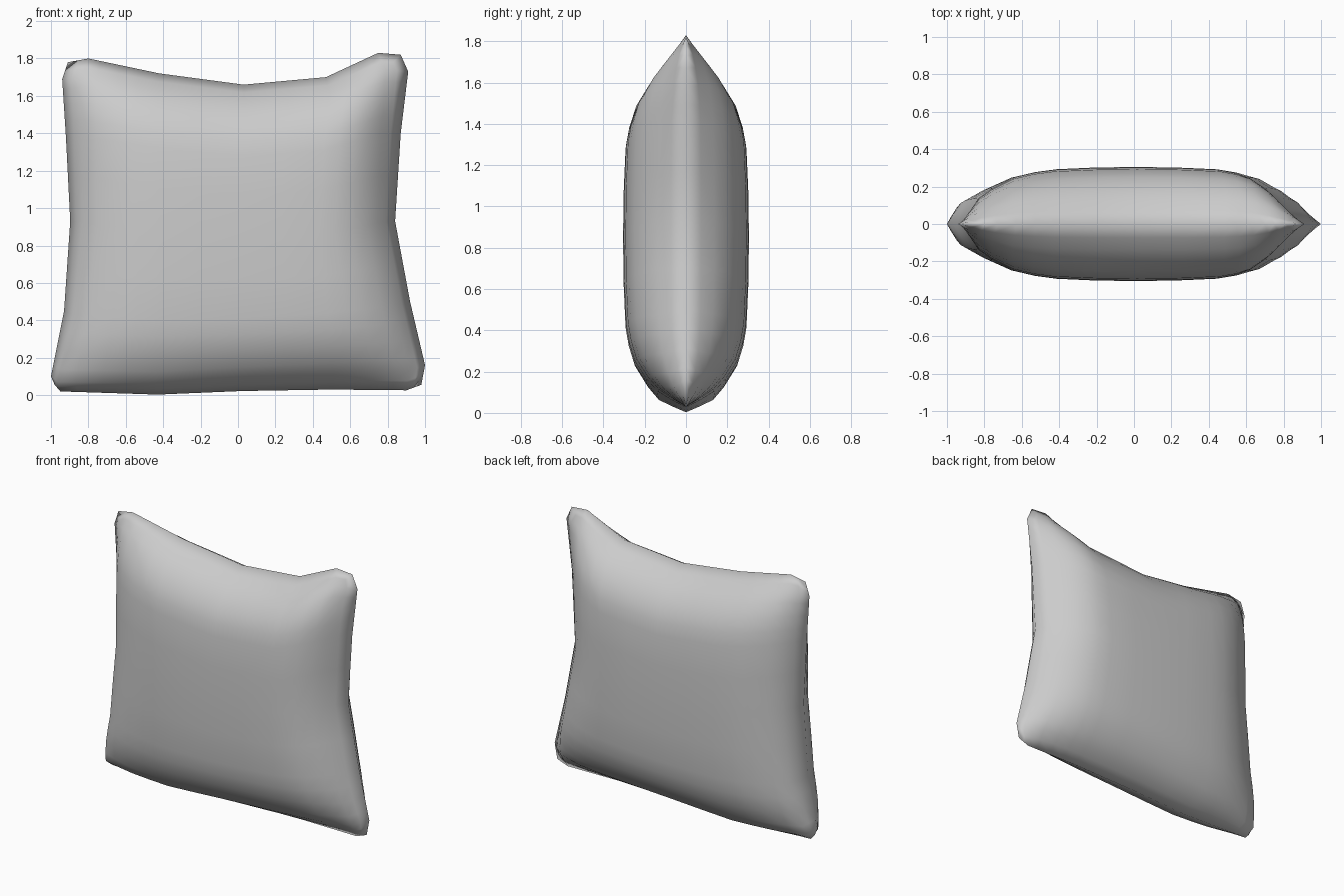
import bpy, bmesh
from mathutils import Vector

if "Cube" in bpy.data.objects:
    bpy.data.objects.remove(bpy.data.objects["Cube"])

# Seam outline: four sides (x, z) sharing their corner points
KNOTS = [0, .05, .27, .5, .73, .95, 1]
BOTTOM = [(-.98, .055), (-.95, .02), (-.43, .003), (.02, .022), (.5, .03), (.9, .026), (.98, .055)]
TOP = [(-.91, 1.78), (-.8, 1.8), (-.42, 1.72), (.03, 1.66), (.47, 1.7), (.75, 1.83), (.87, 1.82)]
LEFT = [(-.98, .055), (-1, .1), (-.93, .45), (-.897, .93), (-.92, 1.38), (-.94, 1.69), (-.91, 1.78)]
RIGHT = [(.98, .055), (1, .16), (.92, .5), (.84, .93), (.87, 1.4), (.91, 1.73), (.87, 1.82)]

# Puff profile: distance in from the seam -> share of full thickness
DEPTHS = [0, .025, .05, .09, .15, .21, .27, .38, .5]
PUFF = [0, .24, .45, .63, .82, .91, .96, .99, 1]
HALF_THICKNESS = .305


def along(side, t):
    for i in range(len(KNOTS) - 1):
        if t <= KNOTS[i + 1] + 1e-6:
            f = (t - KNOTS[i]) / (KNOTS[i + 1] - KNOTS[i])
            return Vector(side[i]).lerp(Vector(side[i + 1]), f)


def patch(u, v):
    """Blend the four seam sides into a filled sheet."""
    rails = along(BOTTOM, u).lerp(along(TOP, u), v) + along(LEFT, v).lerp(along(RIGHT, v), u)
    low = Vector(BOTTOM[0]).lerp(Vector(BOTTOM[-1]), u)
    high = Vector(TOP[0]).lerp(Vector(TOP[-1]), u)
    return rails - low.lerp(high, v)


params = DEPTHS + [1 - d for d in DEPTHS[-2::-1]]
puffs = PUFF + PUFF[-2::-1]
n = len(params)

# Front and back panels, welded along the seam
bm = bmesh.new()
for sign in (-1, 1):
    grid = []
    for v, pv in zip(params, puffs):
        row = []
        for u, pu in zip(params, puffs):
            p = patch(u, v)
            row.append(bm.verts.new((p.x, sign * HALF_THICKNESS * pu * pv, p.y)))
        grid.append(row)
    for j in range(n - 1):
        for i in range(n - 1):
            bm.faces.new((grid[j][i], grid[j][i + 1], grid[j + 1][i + 1], grid[j + 1][i]))
bmesh.ops.remove_doubles(bm, verts=bm.verts, dist=1e-4)
bmesh.ops.recalc_face_normals(bm, faces=bm.faces)
for face in bm.faces:
    face.smooth = True

mesh = bpy.data.meshes.new("pillow")
bm.to_mesh(mesh)
bm.free()
pillow = bpy.data.objects.new("pillow", mesh)
bpy.context.collection.objects.link(pillow)
